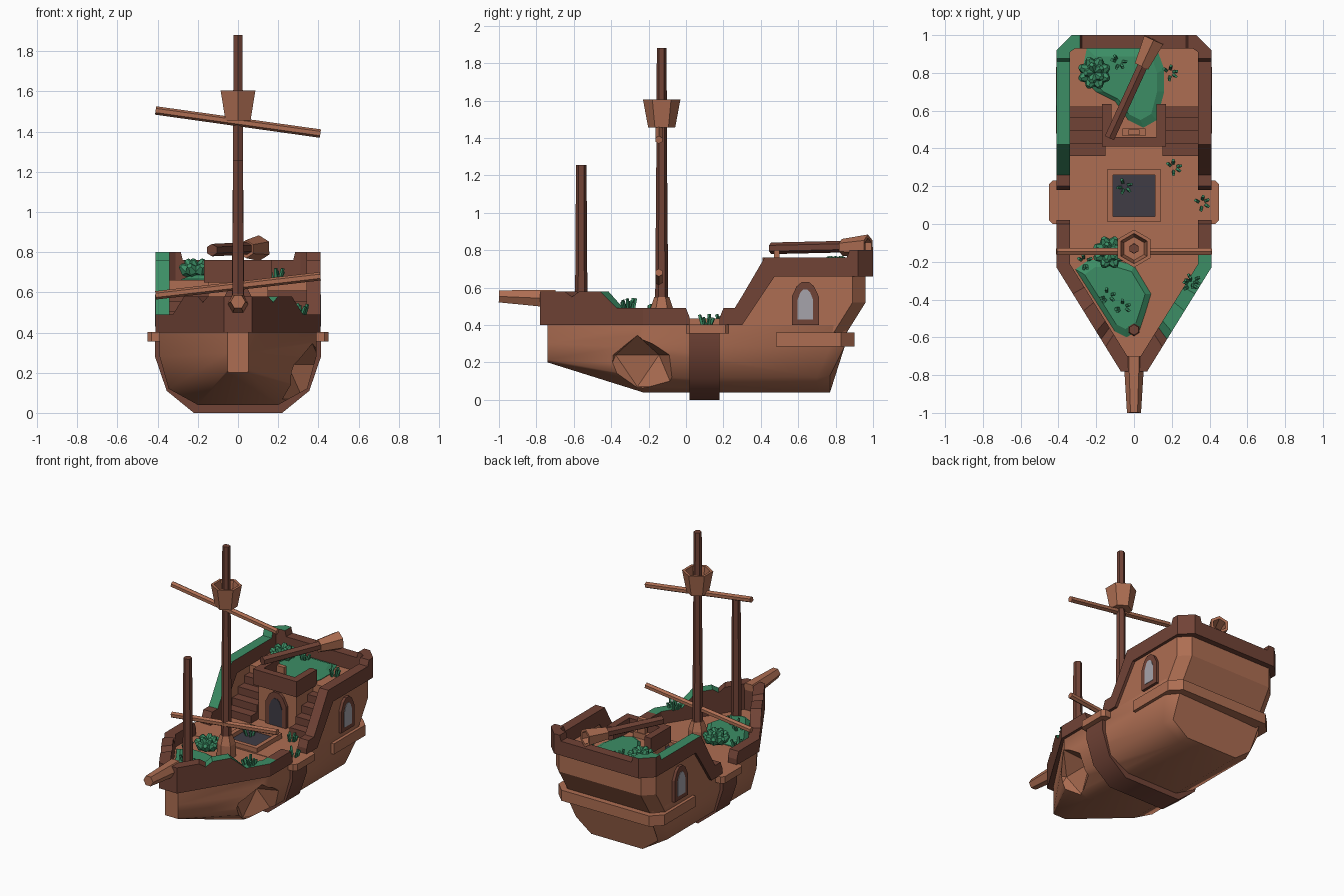
import bpy, bmesh, math, random
from mathutils import Vector

if "Cube" in bpy.data.objects:
    bpy.data.objects.remove(bpy.data.objects["Cube"])

random.seed(4)

def mat(name, r, g, b):
    m = bpy.data.materials.new(name)
    m.diffuse_color = (r, g, b, 1)
    m.use_nodes = True
    m.node_tree.nodes["Principled BSDF"].inputs["Base Color"].default_value = m.diffuse_color
    return m

LIGHT = mat("light_wood", .42, .155, .085)
DARK = mat("dark_wood", .165, .056, .037)
GREEN = mat("moss_green", .045, .27, .13)
GLASS = mat("window_grey", .38, .37, .41)
BLACK = mat("dark_interior", .05, .045, .06)

def finish(name, bm, mats, rule=None, smooth=None):
    bmesh.ops.remove_doubles(bm, verts=bm.verts, dist=1e-5)
    bmesh.ops.recalc_face_normals(bm, faces=bm.faces)
    bm.normal_update()
    if rule:
        for f in bm.faces:
            f.material_index = 1 if rule(f.normal, f.calc_center_median()) else 0
    me = bpy.data.meshes.new(name)
    bm.to_mesh(me)
    bm.free()
    for m in mats:
        me.materials.append(m)
    ob = bpy.data.objects.new(name, me)
    bpy.context.collection.objects.link(ob)
    if smooth:
        me.shade_smooth()
        me.set_sharp_from_angle(angle=math.radians(smooth))
    return ob

def add_loft(bm, rings):
    vs = [[bm.verts.new(p) for p in r] for r in rings]
    n = len(vs[0])
    for a, b in zip(vs, vs[1:]):
        for i in range(n):
            j = (i + 1) % n
            bm.faces.new((a[i], a[j], b[j], b[i]))
    bm.faces.new(vs[0])
    bm.faces.new(vs[-1])

def loft(name, rings, mats, rule=None, smooth=None):
    bm = bmesh.new()
    add_loft(bm, rings)
    return finish(name, bm, mats, rule, smooth)

def box_rings(x0, x1, y0, y1, z0, z1):
    return [[(x0, y0, z), (x1, y0, z), (x1, y1, z), (x0, y1, z)] for z in (z0, z1)]

def boxes(name, dims, m):
    bm = bmesh.new()
    for d in dims:
        add_loft(bm, box_rings(*d))
    return finish(name, bm, [m])

def pole_rings(pts, n=6, phase=30):
    """pts: (position, radius) pairs along one straight axis."""
    d = (Vector(pts[1][0]) - Vector(pts[0][0])).normalized()
    u = Vector((1, 0, 0)) if abs(d.z) > .999 else Vector((0, 0, 1)).cross(d).normalized()
    v = d.cross(u)
    ang = [math.radians(phase) + math.tau * i / n for i in range(n)]
    return [[Vector(p) + r * (math.cos(a) * u + math.sin(a) * v) for a in ang] for p, r in pts]

def pole(name, pts, m, n=6, phase=30):
    return loft(name, pole_rings(pts, n, phase), [m])

def section(half):
    """Closed ring from right-hand points, mirrored over x."""
    return half + [(-x, y, z) for x, y, z in reversed(half)]

# Lower hull, with the smashed hollow on the starboard bow
hull = loft("lower_hull", [section(h) for h in (
    [(.05, -.74, .2), (.052, -.74, .215), (.052, -.74, .3), (.052, -.74, .4)],
    [(.2, -.23, .04), (.345, -.23, .12), (.39, -.23, .28), (.39, -.23, .4)],
    [(.2, .70, .04), (.345, .70, .12), (.39, .77, .28), (.39, .79, .4)],
    [(.2, .77, .04), (.32, .77, .13), (.33, .85, .29), (.33, .86, .4)])], [LIGHT], smooth=50)
bm = bmesh.new()
bmesh.ops.create_icosphere(bm, subdivisions=1, radius=1)
for v in bm.verts:
    v.co = Vector((.37 + .17 * v.co.x, -.26 + .22 * v.co.y, .155 + .19 * v.co.z))
cutter = finish("hole_cutter", bm, [LIGHT])
cutter.hide_render = True
mod = hull.modifiers.new("hole", 'BOOLEAN')
mod.object, mod.operation, mod.solver = cutter, 'DIFFERENCE', 'EXACT'
bpy.context.view_layer.objects.active = hull
bpy.ops.object.modifier_apply(modifier="hole")
bpy.data.objects.remove(cutter)

# Midship rib and side platforms
loft("midship_rib", [section([(.22, y, 0), (.355, y, .11), (.413, y, .28), (.413, y, .37)])
                     for y in (.02, .18)], [DARK], smooth=50)
loft("side_platforms", [[(s * x, y, z) for s, x, y in (
    (1, .43, 0), (1, .45, .02), (1, .45, .21), (1, .43, .23),
    (-1, .43, .23), (-1, .45, .21), (-1, .45, .02), (-1, .43, 0))] for z in (.355, .403)], [LIGHT])

# Stern castle: solid rear block, wale, side walls under the slanted rail
def stern_ring(x, y0, y1, z):
    return section([(x, y0, z), (x, y1 - .07, z), (x - .07, y1, z)])
loft("stern_castle", [stern_ring(.39, .62, .86, .36), stern_ring(.39, .62, .96, .52),
                      stern_ring(.39, .62, .96, .662)], [LIGHT])
loft("stern_wale", [stern_ring(.412, .48, .90, z) for z in (.285, .36)], [LIGHT])
for s, side in ((1, "right"), (-1, "left")):
    loft(side + "_stern_wall", [[(s * x, y, z) for y, z in ((.2, .39), (.3, .41), (.47, .662), (.65, .662), (.65, .39))]
                                for x in (.345, .39)], [LIGHT])

# Bulwarks: (outer x, y), (inner x, y), bottom z, top z
def bulwark(name, s, stations, rule):
    loft(name, [[(s * o[0], o[1], zb), (s * o[0], o[1], zt), (s * i[0], i[1], zt), (s * i[0], i[1], zb)]
                for o, i, zb, zt in stations], [DARK, GREEN], rule)

def bow_station(y, zt):
    t = (-.23 - y) / .55
    return (.41 - .34 * t, y), (.34 - .305 * t, -.21 - .49 * t), .4, zt

def flat_station(y, zb, zt):
    return (.41, y), (.34, y), zb, zt

bow = [flat_station(.02, .4, .44), flat_station(0, .4, .49), flat_station(-.16, .4, .49)]
bow += [bow_station(y, z) for y, z in ((-.23, .49), (-.37, .49), (-.46, .58), (-.57, .58),
                                       (-.61, .55), (-.65, .58), (-.78, .58))]
bow.append(((0, -.78), (0, -.70), .4, .58))
aft = [flat_station(*p) for p in ((.18, .4, .44), (.2, .4, .49), (.26, .4, .49), (.3, .4, .555),
                                  (.42, .58, .76), (.475, .66, .76), (.86, .66, .76), (.875, .66, .80))]
aft += [((.41, .92), (.34, .91), .66, .80), ((.33, 1), (.31, .93), .66, .80), ((.285, 1), (.285, .93), .66, .80),
        ((.275, 1), (.275, .93), .66, .76), ((0, 1), (0, .93), .66, .76)]
for s, side in ((1, "right"), (-1, "left")):
    bulwark(side + "_bow_bulwark", s, bow, lambda n, c: n.z > .3 and c.x > 0 and -.57 < c.y < -.16)
    bulwark(side + "_stern_bulwark", s, aft, lambda n, c: n.z > .3 and c.x < -.28 and c.y > .26)

# Cabin under the quarterdeck, rail on top, stairs either side
boxes("cabin", [(-.15, .15, .44, .64, .39, .661)], LIGHT)
boxes("cabin_rail", [(-.17, .17, .41, .46, .65, .76), (-.17, -.12, .45, .635, .65, .76),
                     (.12, .17, .45, .635, .65, .76)], DARK)
boxes("stairs", [(min(a, b), max(a, b), .36 + .0675 * i, .635, .39, .452 + .052 * i)
                 for a, b in ((.15, .345), (-.15, -.345)) for i in range(4)], DARK)
boxes("wheel_stand", [(-.06, .06, .465, .505, .66, .70), (-.03, .03, .47, .50, .70, .80)], LIGHT)

# Arched windows and door: frame plus thin pane
def arch(w, z0, h):
    half = [(.5, 0), (.5, .66), (.32, .9), (.13, 1)]
    return [(w * u, z0 + h * v) for u, v in half + [(-u, v) for u, v in reversed(half)]]

for s, side in ((1, "right"), (-1, "left")):
    loft(side + "_window_frame", [[(s * x, .638 + u, z) for u, z in arch(.145, .40, .23)] for x in (.38, .41)], [DARK])
    loft(side + "_window_pane", [[(s * x, .638 + u, z) for u, z in arch(.082, .43, .16)] for x in (.408, .413)], [GLASS])
loft("door_frame", [[(u, y, z) for u, z in arch(.16, .4, .235)] for y in (.42, .45)], [DARK])
loft("door_panel", [[(u, y, z) for u, z in arch(.1, .402, .19)] for y in (.416, .422)], [BLACK])

# Deck hatch
boxes("hatch_frame", [(-.14, -.11, .01, .29, .39, .435), (.11, .14, .01, .29, .39, .435),
                      (-.11, .11, .01, .04, .39, .435), (-.11, .11, .26, .29, .39, .435)], LIGHT)
boxes("hatch_opening", [(-.11, .11, .04, .26, .402, .407)], BLACK)

# Masts, yards, bowsprit
pole("main_mast", [((0, -.13, .4), .036), ((0, -.13, 1.25), .029), ((0, -.13, 1.88), .026)], DARK)
pole("mast_foot", [((0, -.13, .4), .062), ((0, -.13, .49), .06), ((0, -.13, .55), .04)], LIGHT)
pole("fore_mast", [((0, -.56, .4), .034), ((0, -.56, 1.255), .028)], DARK)
pole("upper_yard", [((-.41, -.145, 1.505), .021), ((.41, -.145, 1.39), .021)], LIGHT)
pole("lower_yard", [((-.41, -.145, .585), .021), ((.41, -.145, .68), .021)], LIGHT)
pole("bowsprit", [((0, -.70, .54), .056), ((0, -1, .553), .037)], LIGHT, phase=0)

def basket(name, a, b, r0, r1):
    a, b = Vector(a), Vector(b)
    pole(name, [(a, r0), (b, r1), (b.lerp(a, .001), r1 - .02), (a.lerp(b, .3), r0 - .01)], LIGHT)

basket("crows_nest", (0, -.13, 1.455), (0, -.13, 1.605), .072, .1)
pole("fallen_mast", [((-.13, .455, .81), .031), ((.07, .89, .82), .031)], DARK)
basket("fallen_crows_nest", (.04, .835, .815), (.105, .975, .82), .045, .064)

# Moss mounds on the decks
def mound(name, pts, z, h):
    c = Vector((sum(p[0] for p in pts) / len(pts), sum(p[1] for p in pts) / len(pts)))
    rings = []
    for k, dz in ((1, -.01), (1, .006), (.8, h)):
        rings.append([(*(c + (Vector(p) - c) * k), z + dz) for p in pts])
    loft(name, rings, [GREEN])

mound("bow_moss", [(-.31, -.24), (-.24, -.19), (-.1, -.19), (0, -.22), (.09, -.37), (.06, -.47),
                   (.03, -.56), (-.04, -.6), (-.1, -.57)], .4, .03)
mound("stern_moss", [(-.25, .93), (.12, .93), (.16, .82), (.16, .7), (.12, .55), (.05, .51), (-.03, .55),
                     (-.1, .65), (-.2, .7), (-.28, .78)], .66, .025)

# Leafy rosettes
def rosette(name, x, y, z):
    bm = bmesh.new()
    for count, tilt, length, r in ((8, 35, .1, .034), (5, 62, .1, .03)):
        for i in range(count):
            a, t = math.tau * (i + .5) / count, math.radians(tilt)
            d = Vector((math.cos(a) * math.cos(t), math.sin(a) * math.cos(t), math.sin(t)))
            o = Vector((x, y, z + .01))
            add_loft(bm, pole_rings([(o, r * .5), (o + d * length * .65, r), (o + d * length, r * .4)]))
    finish(name, bm, [GREEN])

rosette("bow_bush", -.13, -.15, .41)
rosette("stern_bush", -.21, .8, .665)

# Grass tufts
bm = bmesh.new()
for x, y, z in ((.21, .3, .4), (.36, .11, .4), (-.05, .2, .405), (.31, -.3, .485), (-.26, -.2, .41),
                (-.14, -.38, .42), (-.06, -.44, .42), (.19, .8, .66), (-.08, .86, .68), (.30, -.32, .485)):
    for i in range(5):
        a = math.tau * i / 5 + random.random()
        d = Vector((math.cos(a), math.sin(a), 0))
        p = Vector((x, y, z)) + d * .022
        add_loft(bm, pole_rings([(p, .01), (p + d * .016 + Vector((0, 0, random.uniform(.035, .06))), .009)], 4))
finish("grass_tufts", bm, [GREEN])
